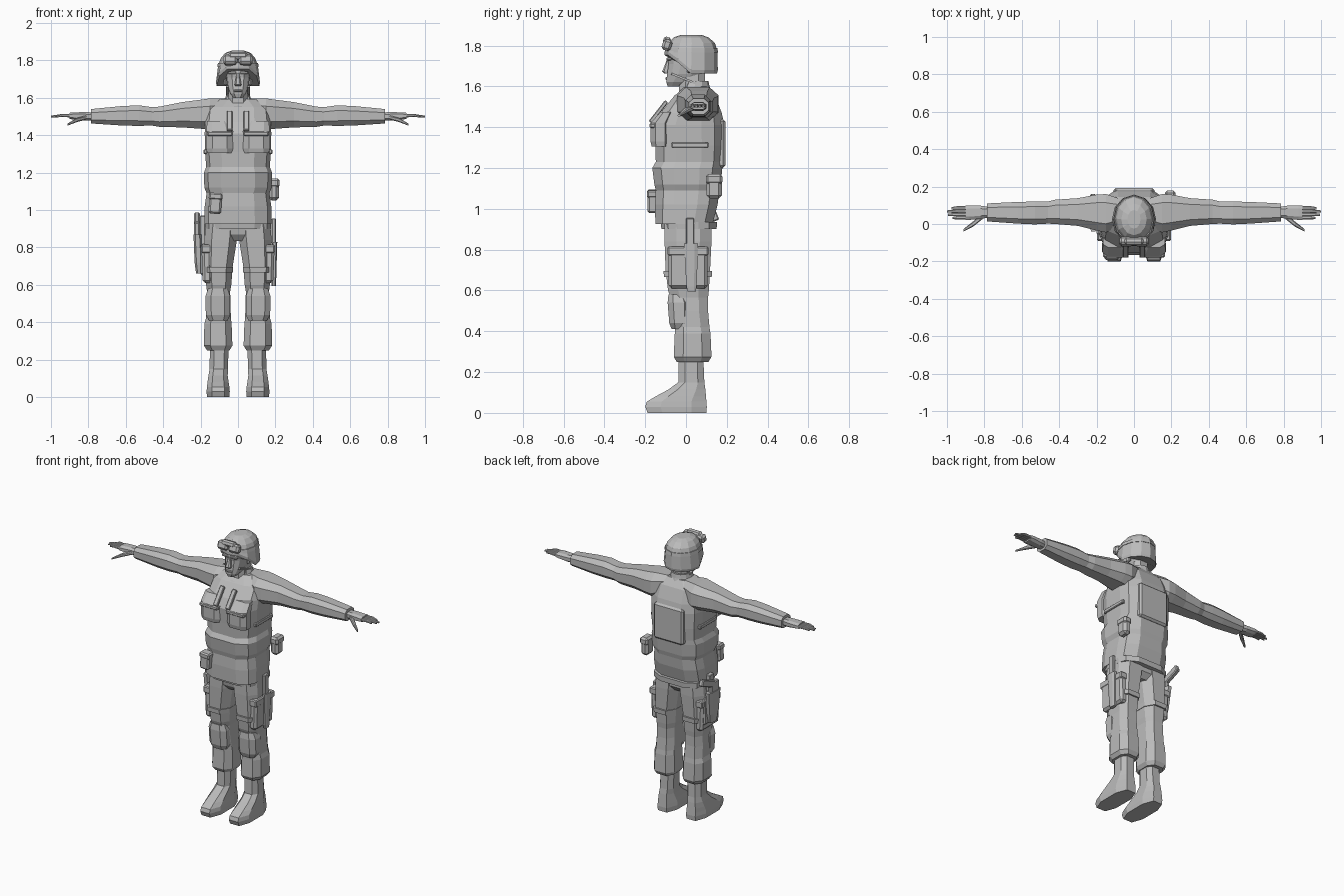
import bpy, bmesh, math
from mathutils import Matrix, Vector

grey = bpy.data.materials.new("plain grey")
grey.diffuse_color = (0.5, 0.5, 0.5, 1)

# cross-section templates in a -1..1 square
OCT = [(1, .5), (.55, 1), (-.55, 1), (-1, .5), (-1, -.5), (-.55, -1), (.55, -1), (1, -.5)]
TWELVE = [(1, .35), (.9, .72), (.5, 1), (-.5, 1), (-.9, .72), (-1, .35),
          (-1, -.4), (-.88, -.75), (-.5, -1), (.5, -1), (.88, -.75), (1, -.4)]
ROUND = [(math.cos(a * math.pi / 6), math.sin(a * math.pi / 6)) for a in range(12)]


def finish(name, bm, mirror=False):
    bmesh.ops.recalc_face_normals(bm, faces=bm.faces[:])
    me = bpy.data.meshes.new(name)
    bm.to_mesh(me)
    bm.free()
    me.materials.append(grey)
    ob = bpy.data.objects.new(name, me)
    bpy.context.collection.objects.link(ob)
    if mirror:
        m = ob.modifiers.new("mirror", 'MIRROR')
        m.use_mirror_merge = False
    return ob


def loft(name, rings, shape=OCT, axis='z', mirror=False, warp=None):
    """rings: (position on axis, a0, a1, b0, b1); a,b = x,y for axis z and y,z for axis x"""
    bm = bmesh.new()
    loops = []
    for k, (p, a0, a1, b0, b1) in enumerate(rings):
        loop = []
        for u, v in shape:
            a, b = (a0 + a1) / 2 + u * (a1 - a0) / 2, (b0 + b1) / 2 + v * (b1 - b0) / 2
            co = Vector((a, b, p) if axis == 'z' else (p, a, b))
            loop.append(bm.verts.new(warp(k, co) if warp else co))
        loops.append(loop)
    n = len(shape)
    for lo, hi in zip(loops, loops[1:]):
        for i in range(n):
            bm.faces.new((lo[i], lo[(i + 1) % n], hi[(i + 1) % n], hi[i]))
    bm.faces.new(loops[0])
    bm.faces.new(loops[-1])
    return finish(name, bm, mirror)


def box(name, x, y, z, bevel=0.0, rot=(0, 0), mirror=False):
    """box from (min, max) ranges; rot = degrees about x and y through its centre"""
    bm = bmesh.new()
    c = Vector((sum(x) / 2, sum(y) / 2, sum(z) / 2))
    size = Matrix.Diagonal((x[1] - x[0], y[1] - y[0], z[1] - z[0], 1))
    bmesh.ops.create_cube(bm, size=1, matrix=size)
    if bevel:
        bmesh.ops.bevel(bm, geom=bm.edges[:], offset=bevel, segments=1, affect='EDGES')
    turn = Matrix.Rotation(math.radians(rot[0]), 4, 'X') @ Matrix.Rotation(math.radians(rot[1]), 4, 'Y')
    bmesh.ops.transform(bm, matrix=Matrix.Translation(c) @ turn, verts=bm.verts[:])
    return finish(name, bm, mirror)


def limb(name, path, mirror=False):
    """thin square-section tube along (point, radius) pairs running mostly in x"""
    loft(name, [(p[0], p[1] - r, p[1] + r, p[2] - r * .8, p[2] + r * .8) for p, r in path], axis='x', mirror=mirror)


# vest and jacket body
loft("torso", [
    (.925, -.18, .18, -.15, .13), (1.02, -.178, .178, -.152, .155), (1.09, -.168, .168, -.148, .163),
    (1.12, -.18, .18, -.155, .17), (1.2, -.182, .182, -.165, .178), (1.23, -.17, .17, -.148, .182),
    (1.31, -.176, .176, -.15, .187), (1.41, -.178, .178, -.155, .188), (1.47, -.176, .176, -.125, .175),
    (1.55, -.168, .168, -.06, .145), (1.595, -.1, .1, -.01, .11)], TWELVE)
# chest pouches with sloping tops and flaps
loft("chest_pouch", [(1.305, .03, .165, -.168, -.08), (1.33, .025, .17, -.174, -.08),
                     (1.42, .025, .17, -.174, -.08), (1.475, .05, .165, -.125, -.06)], mirror=True)
box("pouch_flap", (.03, .165), (-.178, -.1), (1.395, 1.42), .006, mirror=True)
box("front_strap", (.03, .06), (-.145, -.125), (1.41, 1.54), .004, (-38, 0), mirror=True)
box("back_panel", (-.11, .11), (.15, .193), (1.2, 1.44), .012)
box("side_strap", (.15, .184), (-.07, .11), (1.3, 1.325), .004, mirror=True)

# sleeves
loft("sleeve", [
    (.06, .0, .13, 1.47, 1.598), (.15, -.045, .16, 1.43, 1.597), (.2, -.035, .157, 1.435, 1.59),
    (.3, -.01, .138, 1.442, 1.577), (.42, .0, .13, 1.445, 1.553), (.46, .002, .12, 1.452, 1.55),
    (.53, -.002, .12, 1.45, 1.56), (.62, .002, .118, 1.452, 1.556), (.785, .014, .11, 1.463, 1.54)],
    axis='x', mirror=True)
# hands: palm, fingers, thumb
loft("palm", [(.77, .035, .09, 1.478, 1.522), (.82, .028, .098, 1.478, 1.524), (.88, .022, .1, 1.484, 1.522),
              (.9, .022, .098, 1.487, 1.52)], axis='x', mirror=True)
for i, tip in enumerate((.97, .995, 1.0, .975)):
    y = .034 + i * .0175
    limb("finger", [((.885, y, 1.503), .0105), ((.94, y, 1.506), .01), ((tip, y - .002, 1.5), .006)], True)
limb("thumb", [((.81, .04, 1.495), .014), ((.86, .0, 1.482), .014), ((.912, -.034, 1.457), .007)], True)

# collar and neck
loft("collar", [(1.555, -.095, .095, -.06, .13), (1.6, -.068, .068, -.03, .115), (1.625, -.06, .06, -.015, .11)],
     ROUND, warp=lambda k, c: c - Vector((0, 0, .035 if k and c.y < .0 else 0)))
loft("neck", [(1.54, -.052, .052, -.035, .09), (1.7, -.05, .05, -.03, .095)])

# head with jaw and brow
loft("head", [
    (1.6, -.024, .024, -.09, -.02), (1.622, -.042, .042, -.097, .02), (1.66, -.056, .056, -.092, .09),
    (1.71, -.063, .063, -.086, .12), (1.735, -.064, .064, -.09, .125), (1.79, -.065, .065, -.08, .125)], TWELVE)
loft("nose", [(1.662, -.015, .015, -.105, -.08), (1.672, -.018, .018, -.117, -.08),
              (1.73, -.007, .007, -.094, -.08)])
box("mouth", (-.022, .022), (-.101, -.085), (1.632, 1.645), .004)
box("brow", (.01, .054), (-.096, -.07), (1.727, 1.742), .004, mirror=True)
box("ear", (.058, .074), (.005, .045), (1.665, 1.725), .006, mirror=True)
# chin strap
box("chin_strap", (.052, .064), (-.075, .055), (1.632, 1.643), .0, (-22, 0), mirror=True)


# helmet, with its rim raised over the face
def raise_rim(k, c):
    if k < 2 and c.y < -.0:
        c.z += .09 if c.y < -.05 else .055
    return c


loft("helmet", [
    (1.663, -.114, .114, -.105, .152), (1.68, -.118, .118, -.105, .156), (1.775, -.106, .106, -.1, .153),
    (1.812, -.092, .092, -.085, .142), (1.84, -.068, .068, -.06, .11), (1.852, -.035, .035, -.025, .075)],
    ROUND, warp=raise_rim)
loft("goggle_band", [(1.765, -.111, .111, -.106, .157), (1.787, -.107, .107, -.1, .154)], ROUND)
# goggles resting on the helmet front
for s in (-1, 1):
    box("goggle_lens", (min(s * .004, s * .078), max(s * .004, s * .078)), (-.116, -.07), (1.775, 1.83), .012, (-18, 0))
box("goggle_bridge", (-.05, .05), (-.112, -.075), (1.805, 1.842), .01, (-18, 0))

# trousers
loft("hips", [(.835, -.05, .05, -.07, .09), (.87, -.165, .165, -.1, .12), (.95, -.168, .168, -.115, .12)])
loft("trouser_leg", [
    (.93, .0, .172, -.105, .125), (.84, .006, .18, -.105, .125), (.7, .028, .178, -.1, .118),
    (.6, .036, .17, -.088, .112), (.565, .042, .166, -.075, .108), (.5, .04, .17, -.07, .108),
    (.42, .038, .172, -.055, .115), (.39, .034, .18, -.055, .12), (.275, .03, .182, -.06, .125),
    (.25, .045, .165, -.045, .11)], mirror=True)
# knee pads
loft("knee_pad", [(.41, .055, .155, -.07, .0), (.44, .042, .172, -.082, .02), (.54, .042, .174, -.09, .02),
                  (.58, .055, .16, -.086, .0)], mirror=True)
# thigh pockets and straps
box("thigh_pocket", (.14, .192), (-.085, .105), (.61, .8), .014, (0, 2), mirror=True)
box("pocket_flap", (.145, .197), (-.09, .11), (.77, .815), .006, mirror=True)
loft("thigh_strap", [(.665, .028, .186, -.108, .126), (.695, .026, .188, -.11, .128)], mirror=True)
loft("belt", [(.9, -.176, .176, -.12, .15), (.935, -.178, .178, -.125, .152)], TWELVE)

# boots
loft("boot", [
    (.0, .046, .166, -.188, .1), (.03, .044, .168, -.2, .102), (.055, .046, .166, -.192, .1),
    (.08, .05, .163, -.15, .098), (.115, .055, .158, -.085, .095), (.15, .054, .152, -.038, .09),
    (.27, .05, .15, -.036, .085)], mirror=True)

# front magazine pouch and rear hip pouch
box("magazine_pouch", (-.155, -.088), (-.188, -.13), (.98, 1.09), .01, (0, 4))
box("magazine_flap", (-.156, -.083), (-.192, -.13), (1.055, 1.092), .008, (0, 4))
box("hip_pouch", (.165, .22), (.1, .176), (1.05, 1.165), .016)
box("hip_pouch_lid", (.165, .223), (.097, .179), (1.12, 1.17), .012)

# knife sheath on the left leg
loft("sheath", [(.595, .18, .202, .008, .048), (.62, .18, .204, .002, .052), (.83, .182, .21, -.01, .06)])
box("sheath_hanger", (.18, .203), (.0, .04), (.82, .955), .004)

# holster and pistol on the right leg
box("holster_plate", (-.2, -.17), (-.06, .09), (.65, .82), .01)
loft("holster", [(.66, -.224, -.185, -.02, .05), (.72, -.232, -.188, -.03, .065), (.87, -.238, -.196, -.04, .085)])
box("pistol_slide", (-.234, -.206), (-.02, .06), (.85, .935), .006)
box("pistol_grip", (-.234, -.204), (.02, .16), (.92, .965), .006, (22, 0))
box("holster_hanger", (-.205, -.175), (-.01, .04), (.8, .97), .004)
